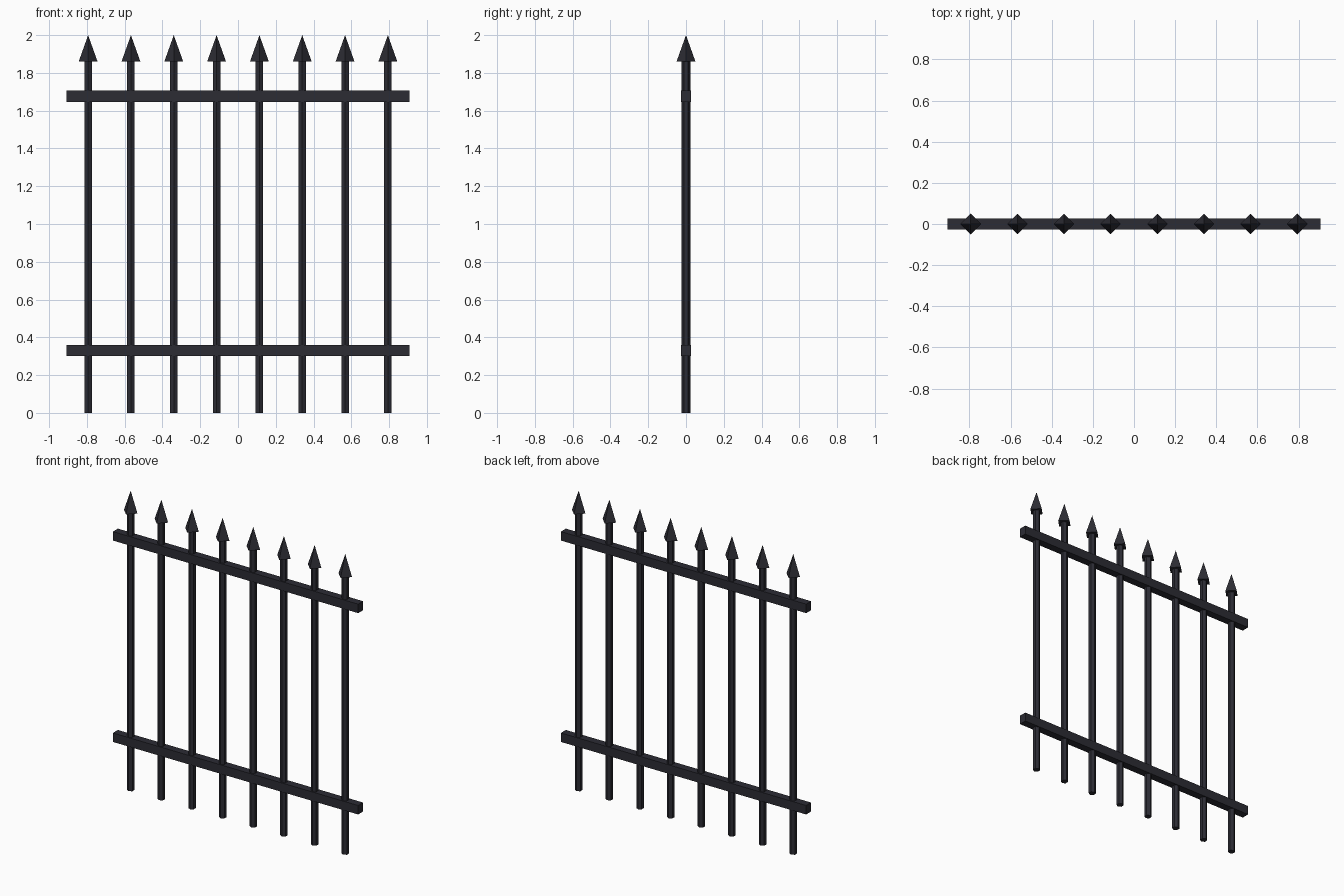
import bpy

cube = bpy.data.objects.get("Cube")
if cube:
    bpy.data.objects.remove(cube, do_unlink=True)

COLOUR = (0.025, 0.025, 0.034, 1)
iron = bpy.data.materials.new("dark_iron")
iron.use_nodes = True
iron.diffuse_color = COLOUR
iron.node_tree.nodes["Principled BSDF"].inputs["Base Color"].default_value = COLOUR

COUNT, SPACING = 8, 0.2267
HEIGHT, SPIKE_BASE = 2.0, 1.86


def finish(name):
    ob = bpy.context.object
    ob.name = name
    ob.data.materials.append(iron)
    return ob


def add_bar(i):
    # hexagonal upright topped by a four-sided spearhead
    x = (i - (COUNT - 1) / 2) * SPACING
    bpy.ops.mesh.primitive_cylinder_add(
        vertices=6, radius=0.0227, depth=SPIKE_BASE, location=(x, 0, SPIKE_BASE / 2))
    finish(f"upright_bar_{i + 1}")
    bpy.ops.mesh.primitive_cone_add(
        vertices=4, radius1=0.05, radius2=0, depth=HEIGHT - SPIKE_BASE,
        location=(x, 0, (HEIGHT + SPIKE_BASE) / 2))
    finish(f"spearhead_{i + 1}")


def add_rail(name, z):
    bpy.ops.mesh.primitive_cube_add(size=1, location=(0, 0, z))
    rail = finish(name)
    rail.scale = (COUNT * SPACING, 0.052, 0.06)


for i in range(COUNT):
    add_bar(i)
add_rail("lower_rail", 0.33)
add_rail("upper_rail", 1.676)
